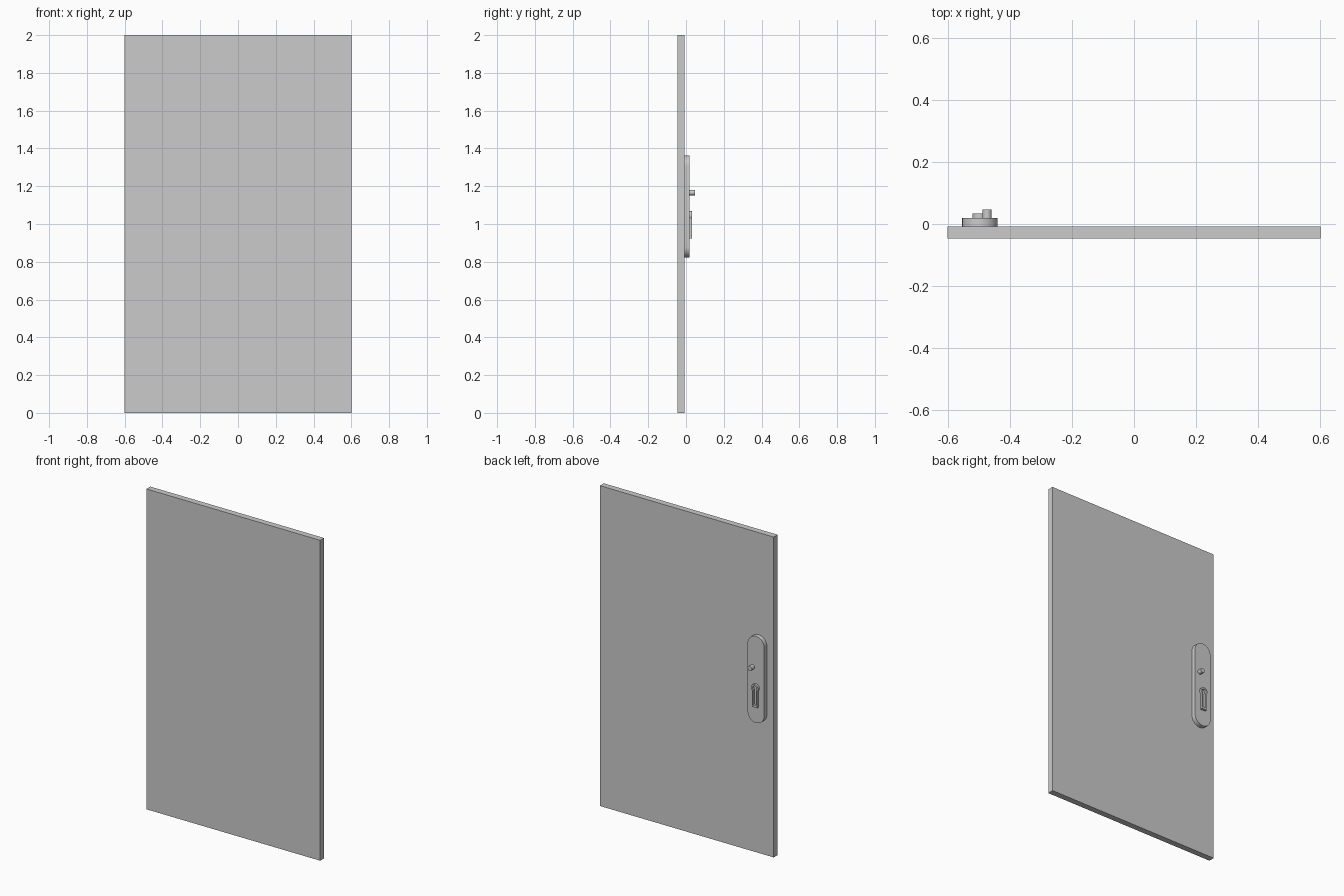
import bpy, bmesh
from math import sin, cos, pi, sqrt, asin

if "Cube" in bpy.data.objects:
    bpy.data.objects.remove(bpy.data.objects["Cube"])


def make_object(name, bm, smooth=True):
    bmesh.ops.recalc_face_normals(bm, faces=bm.faces)
    mesh = bpy.data.meshes.new(name)
    bm.to_mesh(mesh)
    bm.free()
    obj = bpy.data.objects.new(name, mesh)
    bpy.context.collection.objects.link(obj)
    if smooth:
        bpy.context.view_layer.objects.active = obj
        obj.select_set(True)
        bpy.ops.object.shade_smooth_by_angle(angle=0.6)
        obj.select_set(False)
    return obj


def arc(cx, cz, r, a0, a1, n):
    return [(cx + r * cos(a0 + (a1 - a0) * i / n), cz + r * sin(a0 + (a1 - a0) * i / n))
            for i in range(n + 1)]


def prism(name, outline, y0, y1, smooth=True, hole=None):
    """Extrude an x-z outline along y, optionally with a matching hole outline."""
    bm = bmesh.new()
    n = len(outline)
    loops = [[bm.verts.new((x, y, z)) for x, z in pts]
             for pts in ([outline, hole] if hole else [outline]) for y in (y0, y1)]

    def bridge(a, b):
        for i in range(n):
            j = (i + 1) % n
            bm.faces.new((a[i], a[j], b[j], b[i]))

    bridge(loops[0], loops[1])
    if hole:
        bridge(loops[2], loops[3])
        bridge(loops[0], loops[2])
        bridge(loops[1], loops[3])
    else:
        bm.faces.new(loops[0])
        bm.faces.new(loops[1])
    return make_object(name, bm, smooth)


def keyhole(cx, cz, r, half_w, bottom):
    """Round head with a narrower leg below."""
    a = pi / 2 - asin(half_w / r)
    return arc(cx, cz, r, -a, pi + a, 20) + [(cx - half_w, bottom), (cx + half_w, bottom)]


# Door slab
prism("door_slab", [(-0.6, 0), (0.6, 0), (0.6, 2), (-0.6, 2)], -0.046, -0.008, False)

# Round-ended lock plate on the back
px, pr = -0.496, 0.057
prism("lock_plate", arc(px, 1.363 - pr, pr, 0, pi, 16) + arc(px, 0.822 + pr, pr, pi, 2 * pi, 16),
      -0.008, 0.019)

# Small knob
prism("turn_knob", arc(-0.473, 1.166, 0.0145, 0, 2 * pi * 23 / 24, 23), 0.019, 0.047)

# Raised keyhole surround
prism("keyhole_surround", keyhole(px, 1.044, 0.024, 0.018, 0.924), 0.019, 0.033,
      hole=keyhole(px, 1.044, 0.014, 0.009, 0.938))
